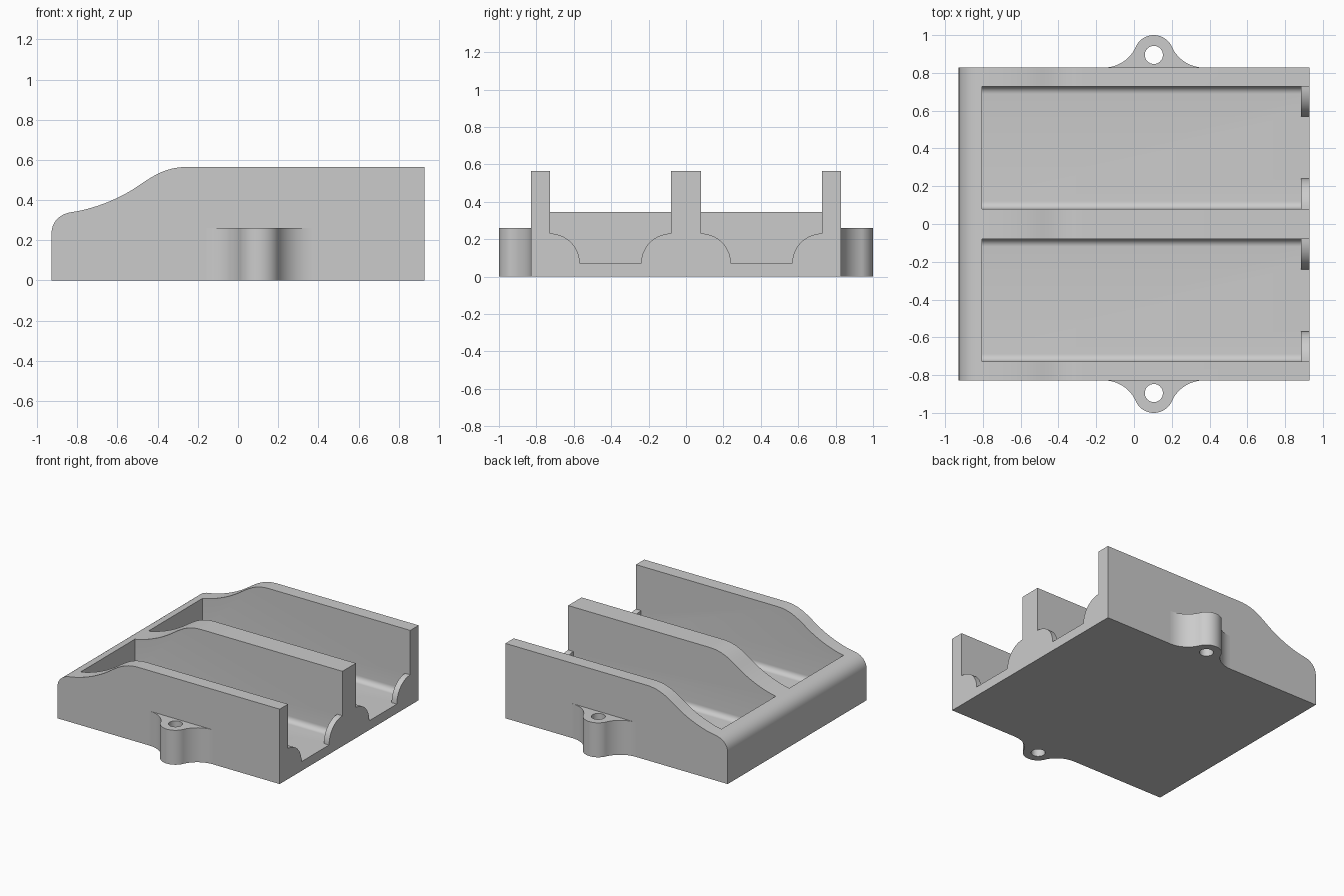
import bpy, bmesh
from math import sin, cos, pi, atan2, radians
from mathutils import Vector
from mathutils.geometry import interpolate_bezier

if "Cube" in bpy.data.objects:
    bpy.data.objects.remove(bpy.data.objects["Cube"])

grey = bpy.data.materials.new("plain grey")
grey.use_nodes = True
colour = (0.6, 0.6, 0.6, 1)
grey.diffuse_color = colour
grey.node_tree.nodes["Principled BSDF"].inputs["Base Color"].default_value = colour

X_END, Y_SIDE, FLOOR, TOP = 0.928, 0.828, 0.07, 0.565
WALL_IN, WALL_OUT = 0.08, 0.728      # pocket limits on each side of the middle wall


def arc(cx, cy, r, start, end, n=14):
    """Points on a circular arc, angles in radians."""
    return [(cx + r * cos(start + (end - start) * i / n),
             cy + r * sin(start + (end - start) * i / n)) for i in range(n + 1)]


def prism(name, points, axis, low, high):
    """Extrude a 2D outline along one axis."""
    place = {"x": lambda u, v: (low, u, v),
             "y": lambda u, v: (u, low, v),
             "z": lambda u, v: (u, v, low)}[axis]
    bm = bmesh.new()
    face = bm.faces.new([bm.verts.new(place(*p)) for p in points])
    moved = bmesh.ops.extrude_face_region(bm, geom=[face])["geom"]
    step = Vector([high - low if a == axis else 0 for a in "xyz"])
    bmesh.ops.translate(bm, vec=step, verts=[v for v in moved if isinstance(v, bmesh.types.BMVert)])
    bmesh.ops.recalc_face_normals(bm, faces=bm.faces)
    mesh = bpy.data.meshes.new(name)
    bm.to_mesh(mesh)
    bm.free()
    mesh.materials.append(grey)
    obj = bpy.data.objects.new(name, mesh)
    bpy.context.collection.objects.link(obj)
    return obj


def cut(obj, cutter):
    """Subtract the cutter and remove it."""
    mod = obj.modifiers.new("cut", "BOOLEAN")
    mod.operation, mod.solver, mod.object = "DIFFERENCE", "EXACT", cutter
    graph = bpy.context.evaluated_depsgraph_get()
    mesh = bpy.data.meshes.new_from_object(obj.evaluated_get(graph))
    obj.modifiers.clear()
    obj.data = mesh
    bpy.data.objects.remove(cutter)


def bezier(*pts):
    knots = [Vector((x, z, 0)) for x, z in pts]
    return [(p.x, p.y) for p in interpolate_bezier(*knots, 14)]


# Tray body: side outline with a rounded low end and a swept rise
outline = [(X_END, 0), (X_END, TOP)]
outline += bezier((-0.25, TOP), (-0.35, TOP), (-0.41, 0.53), (-0.49, 0.475))
outline += bezier((-0.49, 0.475), (-0.59, 0.405), (-0.72, 0.355), (-0.83, 0.34))[1:]
outline += bezier((-0.83, 0.34), (-0.89, 0.33), (-X_END, 0.29), (-X_END, 0.235))[1:]
outline += [(-X_END, 0)]
body = prism("tray_body", outline, "y", -Y_SIDE, Y_SIDE)

# Two pockets with filleted floors, then open mouths that leave rounded lips
FILLET, LIP = 0.04, 0.16
for side in (-1, 1):
    pocket = [(WALL_IN, 1)]
    pocket += arc(WALL_IN + FILLET, FLOOR + FILLET, FILLET, pi, 1.5 * pi, 8)
    pocket += arc(WALL_OUT - FILLET, FLOOR + FILLET, FILLET, 1.5 * pi, 2 * pi, 8)
    pocket += [(WALL_OUT, 1)]
    mouth = [(WALL_IN, 1)]
    mouth += arc(WALL_IN, FLOOR, LIP, pi / 2, 0)
    mouth += arc(WALL_OUT, FLOOR, LIP, pi, pi / 2)
    mouth += [(WALL_OUT, 1)]
    for shape, low, high in ((pocket, -0.805, 0.885), (mouth, 0.8, 1.1)):
        cut(body, prism("cutter", [(side * y, z) for y, z in shape], "x", low, high))

# Mounting ears: round boss blended into the wall by concave fillets
EAR_X, EAR_Y, EAR_R, FLARE_X, FLARE_R = 0.105, 0.895, 0.105, 0.265, 0.186
flare_y = Y_SIDE + FLARE_R
lean = atan2(flare_y - EAR_Y, FLARE_X)
ears = []
for name, side in (("front_ear", -1), ("back_ear", 1)):
    shape = arc(EAR_X + FLARE_X, flare_y, FLARE_R, 1.5 * pi, pi + lean, 12)
    shape += arc(EAR_X, EAR_Y, EAR_R, lean, pi - lean, 24)[1:-1]
    shape += arc(EAR_X - FLARE_X, flare_y, FLARE_R, -lean, -pi / 2, 12)
    ear = prism(name, [(x, side * y) for x, y in shape], "z", 0, 0.26)
    hole = arc(EAR_X, side * EAR_Y, 0.048, 0, 2 * pi, 32)[:-1]
    cut(ear, prism("cutter", hole, "z", -0.1, 0.4))
    ears.append(ear)

# Smooth the curved faces and keep the edges crisp
for obj in bpy.context.view_layer.objects:
    obj.select_set(obj in [body] + ears)
bpy.context.view_layer.objects.active = body
bpy.ops.object.shade_smooth_by_angle(angle=radians(30))
